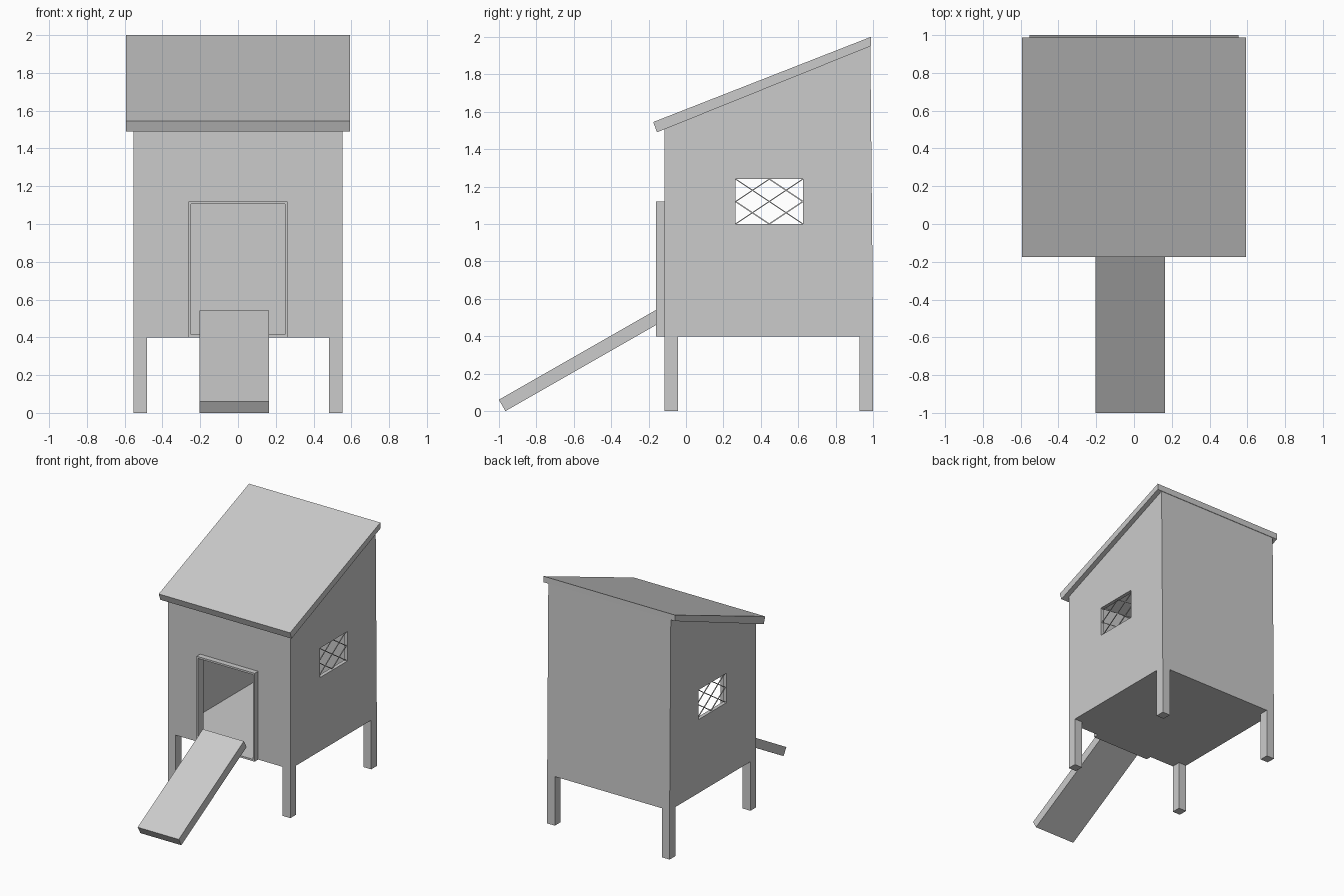
import bpy, bmesh, math
from mathutils import Vector

if "Cube" in bpy.data.objects:
    bpy.data.objects.remove(bpy.data.objects["Cube"])


def prism(name, profile, x0, x1):
    """Extrude a (y, z) profile from x0 to x1."""
    bm = bmesh.new()
    face = bm.faces.new([bm.verts.new((x0, y, z)) for y, z in profile])
    ext = bmesh.ops.extrude_face_region(bm, geom=[face])
    verts = [v for v in ext["geom"] if isinstance(v, bmesh.types.BMVert)]
    bmesh.ops.translate(bm, verts=verts, vec=(x1 - x0, 0, 0))
    bmesh.ops.recalc_face_normals(bm, faces=bm.faces)
    mesh = bpy.data.meshes.new(name)
    bm.to_mesh(mesh)
    bm.free()
    obj = bpy.data.objects.new(name, mesh)
    bpy.context.collection.objects.link(obj)
    return obj


def box(name, x, y, z):
    return prism(name, [(y[0], z[0]), (y[1], z[0]), (y[1], z[1]), (y[0], z[1])], *x)


def cut(obj, cutter):
    cutter.hide_render = True
    mod = obj.modifiers.new("cut", "BOOLEAN")
    mod.operation, mod.solver, mod.object = "DIFFERENCE", "EXACT", cutter
    bpy.context.view_layer.objects.active = obj
    bpy.ops.object.modifier_apply(modifier=mod.name)
    bpy.data.objects.remove(cutter)


W, T = 0.5525, 0.03                  # half width and wall thickness
Y0, Y1, FLOOR = -0.115, 1.0, 0.4
WIN_Y, WIN_Z = (0.265, 0.625), (1.0, 1.24)

# Hollow house with sloped top, door opening and two side windows
house = prism("house_walls", [(Y0, FLOOR), (Y1, FLOOR), (0.985, 1.955), (Y0, 1.51)], -W, W)
cut(house, prism("cavity", [(Y0 + T, FLOOR + 0.015), (Y1 - T, FLOOR + 0.015),
                            (0.985 - T, 2.2), (Y0 + T, 2.2)], -W + T, W - T))
cut(house, box("door_cutter", (-0.25, 0.25), (Y0 - 0.1, Y0 + 0.1), (FLOOR + 0.015, 1.105)))
cut(house, box("window_cutter", (-1, 1), WIN_Y, WIN_Z))

# Sloped roof slab
prism("roof", [(-0.155, 1.49), (0.988, 1.951), (0.988, 2.0), (-0.175, 1.545)], -0.5925, 0.5925)

# Four corner legs
for side, sx in (("left", -1), ("right", 1)):
    for end, y in (("front", (Y0, Y0 + 0.073)), ("back", (Y1 - 0.073, Y1))):
        box(f"{end}_{side}_leg", sorted((sx * W, sx * (W - 0.07))), y, (0, FLOOR))

# Raised door frame
FY = (-0.16, Y0)
box("door_frame_left", (-0.262, -0.248), FY, (FLOOR, 1.12))
box("door_frame_right", (0.248, 0.262), FY, (FLOOR, 1.12))
box("door_frame_top", (-0.248, 0.248), FY, (1.105, 1.12))
box("door_frame_bottom", (-0.248, 0.248), FY, (FLOOR, 0.415))

# Entrance ramp
prism("ramp", [(-1.0, 0.061), (-0.965, 0.0), (-0.125, 0.48), (-0.16, 0.541)], -0.205, 0.165)

# Diamond wire mesh in both windows
ya, yb = WIN_Y
za, zb = WIN_Z
ym, zm = (ya + yb) / 2, (za + zb) / 2
wires = [((ya, za), (yb, zb)), ((ya, zm), (ym, zb)), ((ym, za), (yb, zm)),
         ((ya, zb), (yb, za)), ((ya, zm), (ym, za)), ((ym, zb), (yb, zm))]
for side, sx in (("left", -1), ("right", 1)):
    x = sx * (W - T / 2)
    for i, (a, b) in enumerate(wires):
        a, b = Vector(a), Vector(b)
        d = (b - a).normalized()
        n = Vector((-d.y, d.x)) * 0.003
        prism(f"{side}_window_wire_{i}", [a + n, b + n, b - n, a - n], x - 0.003, x + 0.003)
